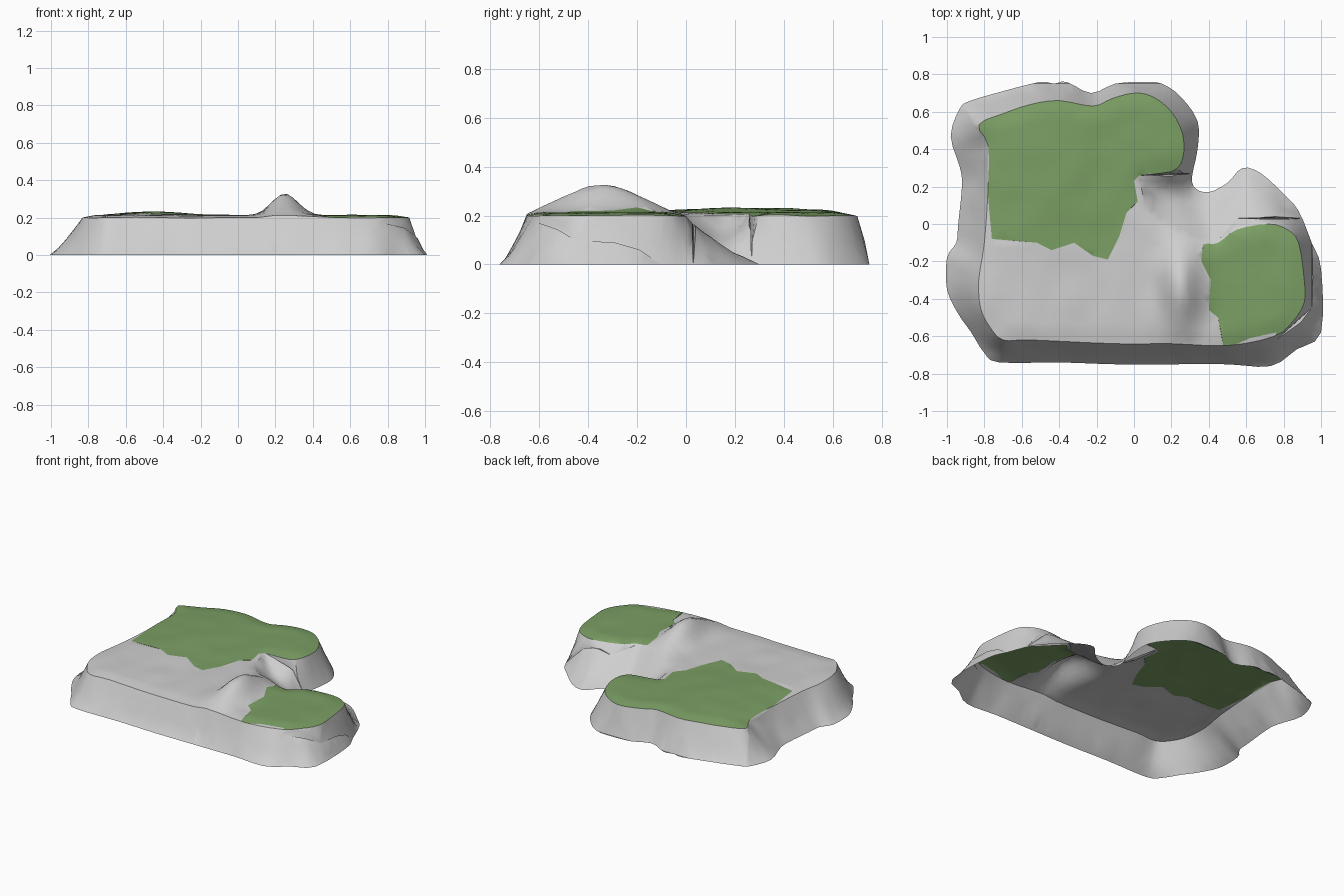
import bpy, bmesh, math, random
from mathutils import Vector, noise
from mathutils.geometry import delaunay_2d_cdt

if "Cube" in bpy.data.objects:
    bpy.data.objects.remove(bpy.data.objects["Cube"])

random.seed(4)

# Foot of the cliffs, clockwise from the left
FOOT = [(-.98, .47), (-.93, .62), (-.87, .66), (-.70, .71), (-.50, .76), (-.43, .75), (-.36, .76),
        (-.23, .70), (-.10, .75), (.05, .76), (.15, .75), (.25, .68), (.34, .55), (.34, .40),
        (.31, .25), (.33, .19), (.40, .17), (.50, .22), (.58, .30), (.68, .27), (.80, .16),
        (.88, .07), (.95, -.10), (1, -.24), (1, -.58), (.87, -.67), (.73, -.76), (.50, -.75),
        (.20, -.75), (-.10, -.75), (-.40, -.74), (-.72, -.74), (-.80, -.69), (-.87, -.58),
        (-.94, -.48), (-1, -.35), (-1, -.18), (-.95, -.10), (-.94, 0), (-.92, .20), (-.93, .30)]
# Rim of the flat top
RIM = [(-.83, .53), (-.70, .59), (-.55, .64), (-.40, .66), (-.22, .63), (-.12, .67), (0, .70),
       (.10, .68), (.20, .60), (.26, .48), (.26, .35), (.20, .28), (.03, .26), (.04, .19),
       (.07, .08), (.15, 0), (.25, -.05), (.38, -.10), (.45, -.10), (.55, -.03), (.72, 0),
       (.82, -.03), (.88, -.10), (.91, -.30), (.91, -.42), (.85, -.52), (.75, -.60), (.50, -.65),
       (.20, -.64), (-.10, -.64), (-.55, -.62), (-.70, -.62), (-.77, -.55), (-.82, -.45),
       (-.83, -.30), (-.80, -.10), (-.78, .20), (-.78, .42)]
# Grass patches; they may overshoot the rim, which trims them
GRASS = [[(-.95, .75), (.40, .75), (.40, .27), (.03, .26), (0, .23), (.02, .12), (-.04, .06),
          (-.08, -.07), (-.14, -.19), (-.22, -.17), (-.32, -.10), (-.44, -.14), (-.52, -.10),
          (-.76, -.08), (-.785, .20), (-.785, .42), (-.86, .53)],
         [(.37, -.11), (.45, -.09), (.55, .03), (.95, .03), (.95, -.45), (.76, -.62), (.76, -.58),
          (.62, -.61), (.48, -.67), (.45, -.50), (.40, -.46), (.41, -.30), (.36, -.20)]]


def smooth(pts, n=3):
    """Closed Catmull-Rom curve through pts."""
    out = []
    for i in range(len(pts)):
        a, b, c, d = (Vector(pts[(i + k) % len(pts)]) for k in (-1, 0, 1, 2))
        for j in range(n):
            t = j / n
            out.append(.5 * (2 * b + (c - a) * t + (2 * a - 5 * b + 4 * c - d) * t * t
                             + (3 * b - a - 3 * c + d) * t ** 3))
    return out


def inside(p, poly):
    hit = False
    for i, b in enumerate(poly):
        a = poly[i - 1]
        if (a[1] > p[1]) != (b[1] > p[1]) and \
           p[0] < (b[0] - a[0]) * (p[1] - a[1]) / (b[1] - a[1]) + a[0]:
            hit = not hit
    return hit


def distance(p, poly):
    best = 9
    for i, b in enumerate(poly):
        a = poly[i - 1]
        d = b - a
        t = max(0, min(1, (p - a).dot(d) / max(d.dot(d), 1e-9)))
        best = min(best, (p - a - d * t).length)
    return best


def bump(p, x, y, sx, sy):
    return math.exp(-((p.x - x) / sx) ** 2 / 2 - ((p.y - y) / sy) ** 2 / 2)


foot, rim = smooth(FOOT), smooth(RIM)
grass = [[Vector(q) for q in g] for g in GRASS]


def height(p):
    df, dr = distance(p, foot), distance(p, rim)
    if df < 1e-4 or not inside(p, foot):
        return 0
    t = 1 if inside(p, rim) or dr < 1e-4 else df / (df + dr)
    rough = noise.noise(Vector((p.x * 6, p.y * 6, 0)))
    top = .212 + .02 * bump(p, -.45, .25, .15, .3) + .006 * rough
    top += .115 * bump(p, .25, -.34, .07, .15)          # rocky ridge between the lawns
    top -= .012 * (1 - min(1, dr / .07)) if t == 1 else .012
    return top * t ** (1.15 + .3 * rough)


# Triangulate outlines plus a jittered grid, then lift into a terrain shell
pts, edges = [], []
for loop in [foot, rim] + grass:
    s = len(pts)
    pts += loop
    edges += [(s + i, s + (i + 1) % len(loop)) for i in range(len(loop))]
step = .033
for i in range(-31, 32):
    for j in range(-24, 25):
        p = Vector((i * step + random.uniform(-.008, .008), j * step + random.uniform(-.008, .008)))
        if inside(p, foot) and min(distance(p, foot), distance(p, rim)) > .012:
            pts.append(p)
verts, _, faces, *_ = delaunay_2d_cdt(pts, edges, [], 0, 1e-4)

bm = bmesh.new()
bv = [bm.verts.new((v.x, v.y, height(v))) for v in verts]
for f in faces:
    c = sum((verts[i] for i in f), Vector((0, 0))) / len(f)
    if inside(c, foot):
        face = bm.faces.new([bv[i] for i in f])
        face.material_index = int(inside(c, rim) and any(inside(c, g) for g in grass))
bmesh.ops.delete(bm, geom=[v for v in bm.verts if not v.link_faces], context='VERTS')
for f in bm.faces:
    if f.normal.z < 0 or f.calc_center_median() is None:
        f.normal_flip()
bm.normal_update()
for f in bm.faces:
    if f.normal.z < 0:
        f.normal_flip()

me = bpy.data.meshes.new("rock_plateau")
bm.to_mesh(me)
bm.free()
for name, col in (("pale rock", (.62, .62, .62, 1)), ("grass green", (.20, .35, .13, 1))):
    m = bpy.data.materials.new(name)
    m.diffuse_color = col
    m.use_nodes = True
    m.node_tree.nodes["Principled BSDF"].inputs["Base Color"].default_value = m.diffuse_color
    me.materials.append(m)
ob = bpy.data.objects.new("rock_plateau", me)
bpy.context.collection.objects.link(ob)
bpy.context.view_layer.objects.active = ob
ob.select_set(True)
bpy.ops.object.shade_smooth_by_angle(angle=math.radians(35))
